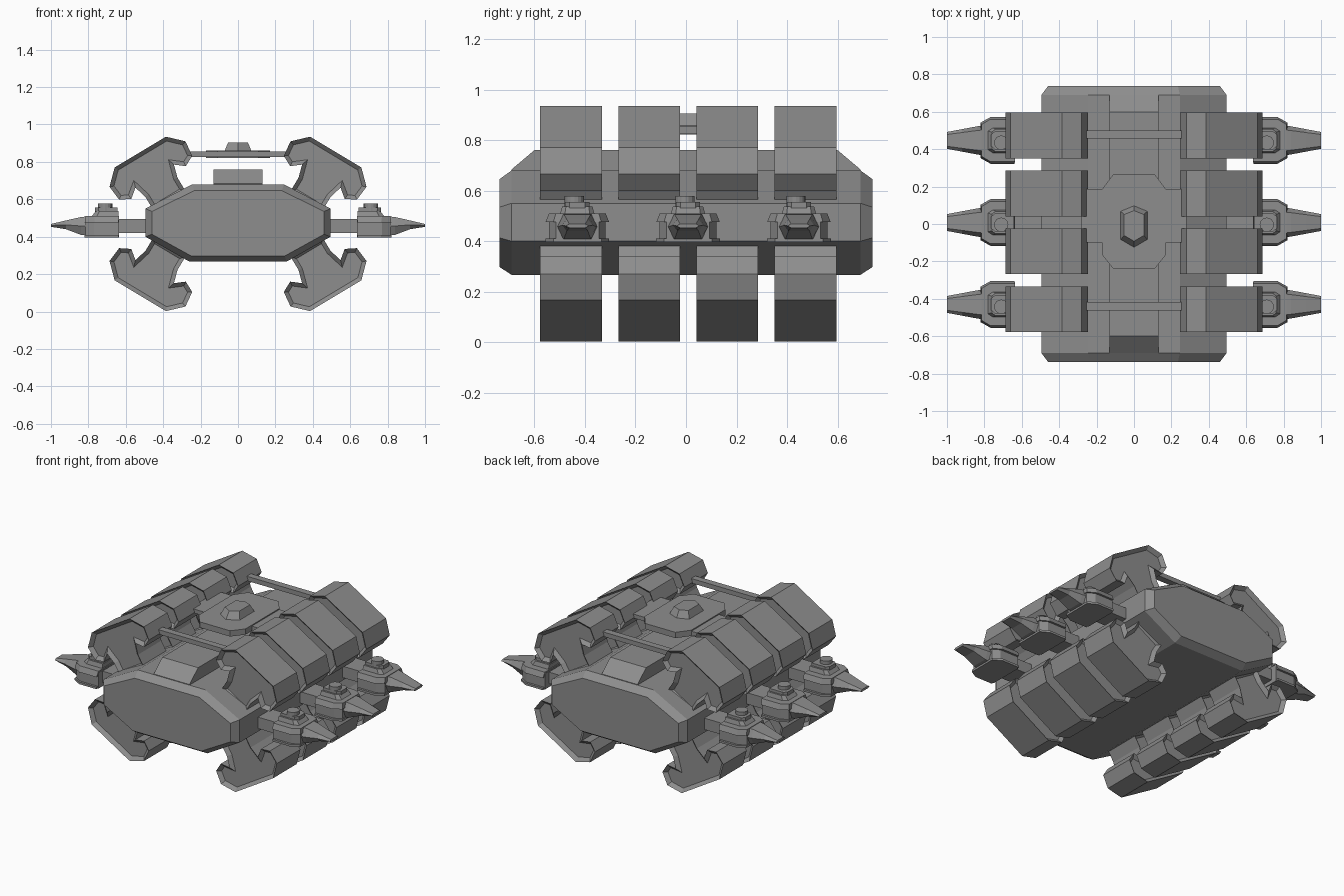
import bpy, bmesh
from mathutils import Vector

cube = bpy.data.objects.get("Cube")
if cube:
    bpy.data.objects.remove(cube)

GREY = (0.27, 0.27, 0.27, 1)
grey = bpy.data.materials.new("hull_grey")
grey.use_nodes = True
grey.diffuse_color = GREY
grey.node_tree.nodes["Principled BSDF"].inputs["Base Color"].default_value = GREY


def loft(name, sections, recess=0):
    """Skin a list of equal-length point loops and cap both ends."""
    bm = bmesh.new()
    loops = [[bm.verts.new(p) for p in s] for s in sections]
    n = len(loops[0])
    for a, b in zip(loops, loops[1:]):
        for i in range(n):
            j = (i + 1) % n
            bm.faces.new((a[i], a[j], b[j], b[i]))
    caps = [bm.faces.new(loops[0]), bm.faces.new(loops[-1])]
    bmesh.ops.recalc_face_normals(bm, faces=bm.faces)
    if recess:
        for cap in caps:
            bmesh.ops.inset_region(bm, faces=[cap], thickness=recess, use_even_offset=True)
            bmesh.ops.translate(bm, verts=cap.verts, vec=cap.normal * -recess)
    mesh = bpy.data.meshes.new(name)
    bm.to_mesh(mesh)
    bm.free()
    mesh.materials.append(grey)
    ob = bpy.data.objects.new(name, mesh)
    bpy.context.collection.objects.link(ob)
    return ob


def mirrored(half):
    return half + [(-x, v) for x, v in reversed(half)]


def along_y(pts, y):
    return [(x, y, z) for x, z in pts]


def along_z(pts, z):
    return [(x, y, z) for x, y in pts]


def box(name, x0, x1, y0, y1, z0, z1):
    plan = [(x0, y0), (x1, y0), (x1, y1), (x0, y1)]
    return loft(name, [along_z(plan, z0), along_z(plan, z1)])


# Main hull with chamfered ends
full = mirrored([(.245, .68), (.495, .55), (.495, .4), (.26, .267)])
end = mirrored([(.235, .646), (.46, .535), (.46, .413), (.25, .297)])
loft("hull", [along_y(end, -.737), along_y(full, -.69), along_y(full, .69), along_y(end, .737)])

# Raised spine with sloped ends
spine = [(-.69, .684), (-.6, .76), (.6, .76), (.69, .684), (.69, .6), (-.69, .6)]
loft("spine", [[(x, y, z) for y, z in spine] for x in (-.13, .13)])

# Crossbars, command deck and its arms
for y in (-.44, .478):
    box("crossbar", -.28, .28, y - .022, y + .022, .825, .855)
box("deck_arms", -.28, .28, -.1, .187, .827, .853)
deck = mirrored([(.11, .267), (.17, .187), (.17, -.165), (.11, -.24)])
loft("command_deck", [along_z(deck, .822), along_z(deck, .86)])
nub = [(0, .1), (.073, .07), (.073, -.085), (0, -.128), (-.073, -.085), (-.073, .07)]
loft("command_dome", [along_z(nub, .855), along_z([(x * .72, y * .72) for x, y in nub], .905)])

# Cargo pods: notched profile, s along the pod and t towards the hull
centre = Vector((.5225, .8525))
along, inward = Vector((.857, -.514)), Vector((-.514, -.857))
pod_half = [(.16, 0), (.237, .075), (.228, .16), (.17, .19), (.12, .15), (.1, .22), (.1, .3)]
pod = [centre + along * s + inward * t for s, t in mirrored(pod_half)]
for side in (-1, 1):
    for level in ("upper", "lower"):
        shape = [(side * p.x, p.y if level == "upper" else .937 - p.y) for p in pod]
        for y in (-.455, -.146, .163, .473):
            loft(level + "_cargo_pod", [along_y(shape, y - .122), along_y(shape, y + .122)], .022)


# Side gun mounts
def side_plan(side, y, pts):
    half = [(side * x, y + w) for x, w in pts]
    return half + [(a, 2 * y - b) for a, b in reversed(half)]


def barrel_end(side, y, x, w, z0, z1):
    mid = (z0 + z1) / 2
    ring = [(-w, mid), (-w * .7, z1), (w * .7, z1), (w, mid), (w * .7, z0), (-w * .7, z0)]
    return [(side * x, y + a, z) for a, z in ring]


base = [(.635, .112), (.77, .112), (.815, .085)]
flange = [(.64, .126), (.765, .126), (.82, .095)]
upper = [(.64, .07), (.76, .07), (.79, .05)]
top = [(.64, .06), (.74, .06), (.76, .045)]
block = [(.645, .048), (.745, .048), (.765, .03)]
for side in (-1, 1):
    for y in (-.43, .008, .447):
        xs = sorted((side * .45, side * .66))
        box("gun_strut", xs[0], xs[1], y - .07, y + .07, .42, .495)

        def slab(name, low, z0, high, z1):
            loft(name, [along_z(side_plan(side, y, low), z0), along_z(side_plan(side, y, high), z1)])

        slab("gun_base", base, .396, base, .5)
        slab("gun_lower_flange", flange, .396, flange, .41)
        slab("gun_upper_flange", flange, .475, base, .51)
        slab("gun_deck", upper, .5, top, .537)
        slab("gun_block", block, .53, block, .555)
        bpy.ops.mesh.primitive_cylinder_add(vertices=16, radius=.038, depth=.04,
                                            location=(side * .71, y - .012, .558))
        cap = bpy.context.object
        cap.name = "gun_cap"
        cap.data.materials.append(grey)
        loft("gun_barrel", [barrel_end(side, y, .79, .082, .405, .51),
                            barrel_end(side, y, .84, .075, .41, .505),
                            barrel_end(side, y, .92, .06, .44, .487),
                            barrel_end(side, y, 1, .045, .453, .468)])
